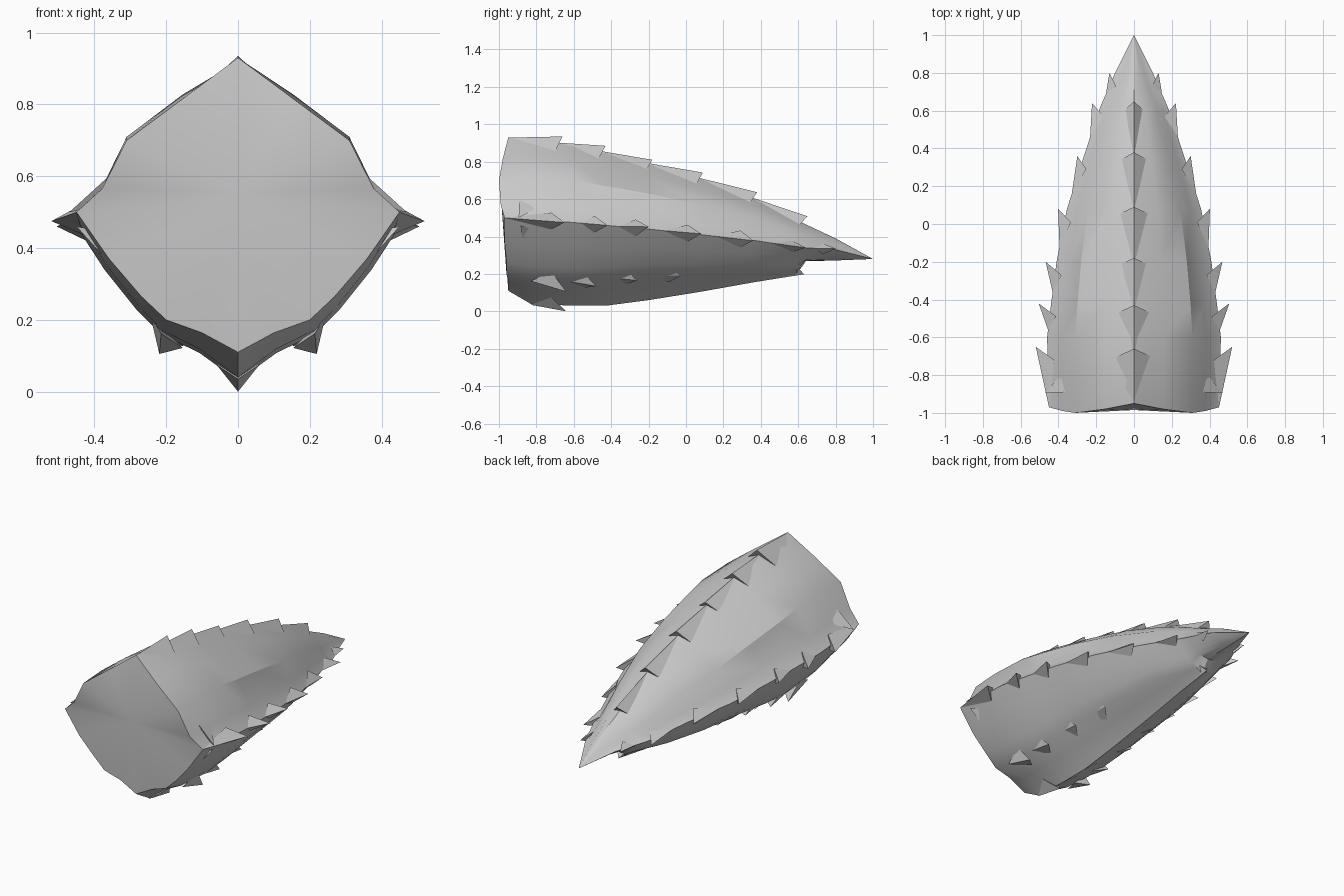
import bpy, math
from mathutils import Vector

if "Cube" in bpy.data.objects:
    bpy.data.objects.remove(bpy.data.objects["Cube"])


def make(name, verts, faces, smooth=None, mirror=False):
    me = bpy.data.meshes.new(name)
    me.from_pydata([tuple(v) for v in verts], [], faces)
    ob = bpy.data.objects.new(name, me)
    bpy.context.collection.objects.link(ob)
    bpy.context.view_layer.objects.active = ob
    bpy.ops.object.select_all(action='DESELECT')
    ob.select_set(True)
    bpy.ops.object.mode_set(mode='EDIT')
    bpy.ops.mesh.select_all(action='SELECT')
    bpy.ops.mesh.normals_make_consistent(inside=False)
    bpy.ops.object.mode_set(mode='OBJECT')
    if mirror:
        ob.modifiers.new("mirror", 'MIRROR').use_clip = False
    if smooth:
        bpy.ops.object.shade_smooth_by_angle(angle=math.radians(smooth))
    return ob


# Body stations: y, top z, shoulder x z, side x z, lower corner x z, keel z
stations = [
    (-0.97, .930, .310, .70, .450, .50, .200, .20, .110),
    (-0.83, .920, .310, .71, .455, .49, .210, .17, .040),
    (-0.60, .890, .310, .70, .460, .475, .215, .16, .030),
    (-0.43, .850, .300, .67, .440, .46, .210, .17, .030),
    (-0.20, .790, .280, .63, .410, .44, .195, .19, .060),
    (0.08, .710, .245, .57, .355, .41, .170, .20, .105),
    (0.36, .605, .180, .50, .265, .38, .130, .22, .155),
    (0.59, .490, .125, .42, .190, .345, .070, .24, .195),
    (0.64, .465, .110, .40, .170, .34, .060, .275, .268),
    (0.80, .390, .055, .35, .100, .33, .030, .285, .272),
]


def section(s):
    y, zt, xu, zu, w, zs, xl, zl, zb = s
    bulge = 0.0 if y < -0.9 else 0.012
    half = [(0, zt), (xu * .5, (zt + zu) / 2 + bulge), (xu, zu),
            (w * .84, zs + .33 * (zu - zs)), (w, zs),
            (w - .36 * (w - xl), zs - .43 * (zs - zl)),
            (w - .72 * (w - xl), zs - .78 * (zs - zl)),
            (xl, zl), (xl * .5, zl * .6 + zb * .4), (0, zb)]
    # slightly bowed front end
    off = [.02, -.01, -.03, -.02, 0, 0, .01, .01, .02, .02] if y < -0.9 else [0] * 10
    pts = [(x, y + o, z) for (x, z), o in zip(half, off)]
    return pts + [(-x, yy, z) for x, yy, z in pts[-2:0:-1]]


rings = [section(s) for s in stations]
n = len(rings[0])
verts = [p for r in rings for p in r] + [(0, 1, .28), (0, -.985, .55)]
faces = []
for i in range(len(rings) - 1):
    for j in range(n):
        k = (j + 1) % n
        faces.append((i * n + j, i * n + k, (i + 1) * n + k, (i + 1) * n + j))
last, tip = (len(rings) - 1) * n, len(rings) * n
for j in range(n):
    k = (j + 1) % n
    faces += [(last + j, last + k, tip), (k, j, tip + 1)]
make("tapered_body", verts, faces, 28)


def lerp(y, col):
    """Interpolate a station column at y."""
    tab = stations + [(1.0, .28, 0, .28, 0, .28, 0, .28, .28)]
    for a, b in zip(tab, tab[1:]):
        if y <= b[0]:
            t = max(0, (y - a[0]) / (b[0] - a[0]))
            return a[col] + t * (b[col] - a[col])
    return tab[-1][col]


def spikes(name, quads, mirror):
    """Each spike: root, flank, flank, tip."""
    v, f = [], []
    for q in quads:
        b = len(v)
        v += q
        f += [(b, b + 1, b + 3), (b, b + 3, b + 2), (b + 1, b + 2, b + 3), (b, b + 2, b + 1)]
    return make(name, v, f, None, mirror)


# Overlapping plates along the top ridge
top = []
prev = -.95
for y, z in [(-.66, .935), (-.43, .885), (-.18, .81), (.09, .742), (.38, .637), (.65, .508)]:
    fx = .13 * min(1, lerp(y, 2) / .22)
    fy = y - .06
    fz = lerp(fy, 1) - .09 * fx / .13
    top.append([(0, prev, lerp(prev, 1)), (fx, fy, fz), (-fx, fy, fz), (0, y, z)])
    prev = y - .04
spikes("top_ridge_spines", top, False)

# Spines along the side edge
side = []
for y, x, z, length in [(-.65, .52, .475, .32), (-.42, .505, .46, .14), (-.20, .468, .452, .16),
                        (.08, .402, .415, .20), (.36, .30, .378, .20), (.64, .222, .34, .18),
                        (.80, .13, .335, .11)]:
    fy = y - .07
    w, zs = lerp(fy, 4), lerp(fy, 5)
    h = .045 if y < .5 else .03
    r = y - length
    side.append([(lerp(r, 4), r, lerp(r, 5)), (w - .035, fy, zs + h), (w - .025, fy, zs - h), (x, y, z)])
spikes("side_spines", side, True)

# Lower rows of spines
low = []
for y, z in [(-.64, .105), (-.48, .135), (-.26, .165), (-.03, .19)]:
    xl, zl = lerp(y, 6), lerp(y, 7)
    low.append([(xl, y - .19, zl), (xl + .03, y - .08, zl + .05),
                (xl - .06, y - .06, zl - .04), (xl + .005, y, z)])
spikes("lower_spines", low, True)

# Keel spines under the chin and at the jaw end
keel = [[(0, -.83, .035), (.06, -.72, .075), (-.06, -.72, .075), (0, -.64, 0)],
        [(0, .36, .155), (.05, .58, .26), (-.05, .58, .26), (0, .63, .198)]]
spikes("keel_spines", keel, False)

# Small barbs near the front side corners
barbs = [[(.36, -.89, .60), (.47, -.895, .50), (.37, -.86, .52), (.39, -.80, .55)],
         [(.45, -.885, .46), (.36, -.87, .36), (.34, -.84, .44), (.385, -.77, .42)]]
spikes("front_barbs", barbs, True)
